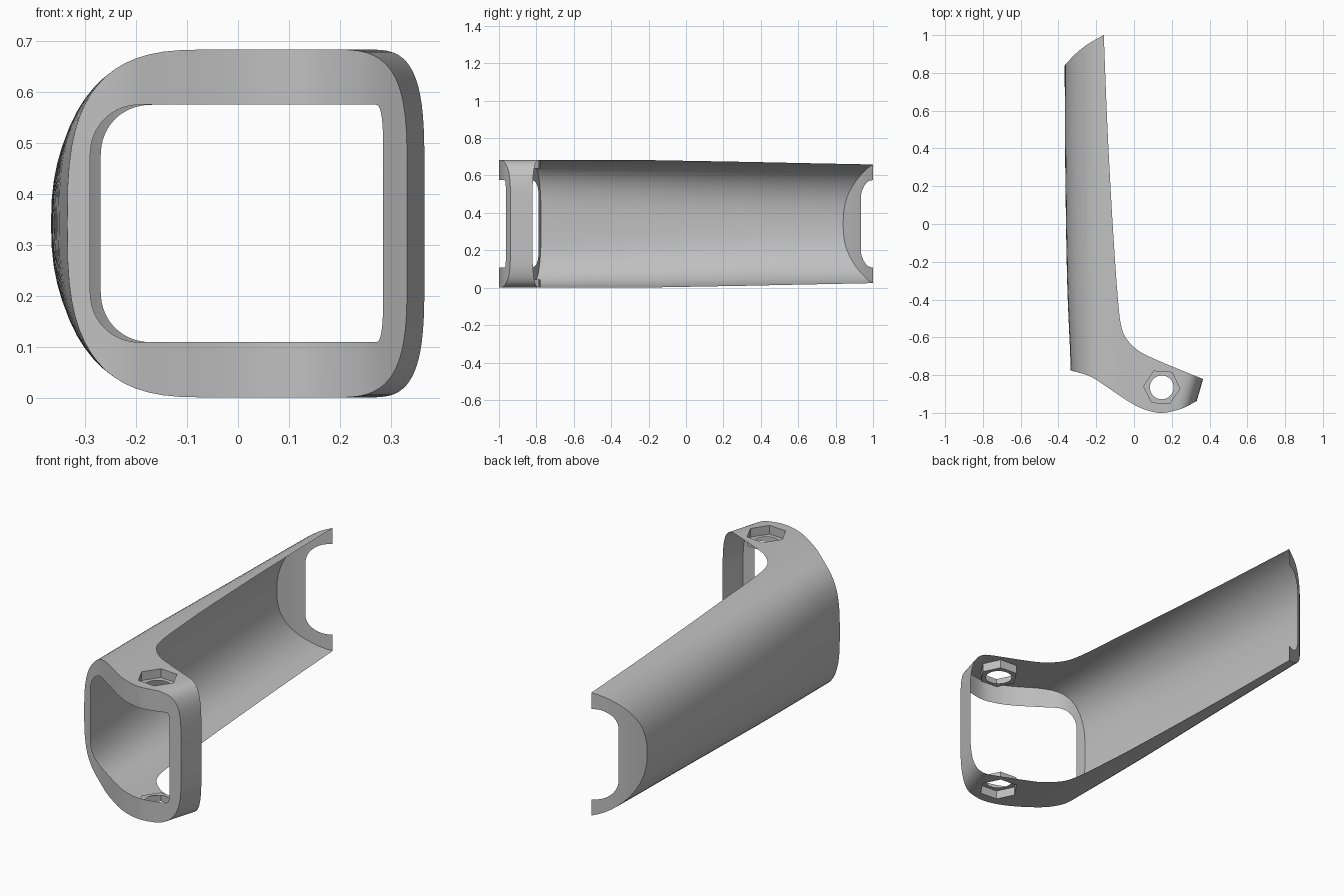
import bpy
import bmesh
from math import cos, sin, pi, radians
from mathutils import Vector

cube = bpy.data.objects.get("Cube")
if cube:
    bpy.data.objects.remove(cube, do_unlink=True)

MID = 0.3415       # height of the symmetry plane
HOLE = (0.147, -0.865)
KEEP, OPEN = 0, 1  # face slots: surfaces that stay and surfaces left open


def spline(pts, steps=8):
    """Smooth curve passing through all the given points."""
    p = [Vector(q) for q in pts]
    p = [2 * p[0] - p[1]] + p + [2 * p[-1] - p[-2]]
    out = []
    for i in range(1, len(p) - 2):
        a, b, c, d = p[i - 1:i + 3]
        for s in range(steps):
            t = s / steps
            out.append(0.5 * (2 * b + (c - a) * t + (2 * a - 5 * b + 4 * c - d) * t * t
                              + (3 * b - a - 3 * c + d) * t ** 3))
    return out + [p[-2]]


def loft(name, rings, open_sides=()):
    """Closed solid through rings; the listed sides are marked as open."""
    bm = bmesh.new()
    loops = [[bm.verts.new(co) for co in ring] for ring in rings]
    n = len(loops[0])
    for a, b in zip(loops, loops[1:]):
        for i in range(n):
            j = (i + 1) % n
            face = bm.faces.new((a[i], a[j], b[j], b[i]))
            face.material_index = OPEN if i in open_sides else KEEP
    bm.faces.new(loops[0])
    bm.faces.new(loops[-1])
    bmesh.ops.recalc_face_normals(bm, faces=bm.faces)
    mesh = bpy.data.meshes.new(name)
    bm.to_mesh(mesh)
    bm.free()
    for _ in (KEEP, OPEN):
        mesh.materials.append(grey)
    obj = bpy.data.objects.new(name, mesh)
    bpy.context.collection.objects.link(obj)
    return obj


def prism(name, outline, z0, z1, open_sides=()):
    return loft(name, [[(x, y, z) for x, y in outline] for z in (z0, z1)], open_sides)


def section(y, half, left, right, steps=16):
    """Rounded cross-section; left and right are (x, width, height, power)."""
    upper = []
    for side, (x, w, h, power) in ((1, right), (-1, left)):
        arc = []
        for i in range(steps + 1):
            a = pi / 2 * i / steps
            u, v = max(cos(a), 0) ** (2 / power), sin(a) ** (2 / power)
            if i == steps:
                u = 0
            arc.append((x - side * w * (1 - u), half - h * (1 - v)))
        upper += arc if side > 0 else arc[::-1]
    # mirror the upper half, skipping points lying on the symmetry plane
    lower = [(x, -z) for x, z in reversed(upper) if z > 1e-6]
    return [(x, y, MID + z) for x, z in upper + lower]


def cut(obj, tool, operation):
    mod = obj.modifiers.new(operation.title(), 'BOOLEAN')
    mod.operation, mod.object, mod.solver = operation, tool, 'EXACT'
    mod.material_mode = 'INDEX'
    bpy.context.view_layer.objects.active = obj
    bpy.ops.object.modifier_apply(modifier=mod.name)
    bpy.data.objects.remove(tool, do_unlink=True)


def wall_x(y):
    """Slanted outer face of the narrow side strap."""
    return 0.366 + 0.29 * (min(y, -0.6) + 0.82)


# Single plain grey finish
grey = bpy.data.materials.new("plain_grey")
grey.use_nodes = True
color = (0.53, 0.53, 0.53, 1)
grey.diffuse_color = color
grey.node_tree.nodes["Principled BSDF"].inputs["Base Color"].default_value = color

# Outer skin: (y, left edge, roundness power) along the grip
keys = spline([(-1.1, -0.335, 3.0), (-0.78, -0.335, 3.0), (-0.3, -0.354, 2.7),
               (0.3, -0.364, 2.45), (0.84, -0.367, 2.35), (1.1, -0.367, 2.3)], 6)
outer = []
for y, left, power in keys:
    half = MID - 0.01 * max(y + 0.2, 0)
    outer.append(section(y, half, (left, -0.05 - left, half, power),
                         (wall_x(y), 0.13, 0.25, 3.4)))
shell = loft("grip_shell", outer)

# Plan outline: front edge, open rear edge of the loop, curved tail
front = spline([(-0.335, -0.775), (-0.23, -0.808), (-0.13, -0.872), (-0.02, -0.945),
                (0.06, -0.983), (0.145, -1.0), (0.245, -0.98), (0.328, -0.94)])
rear = spline([(0.364, -0.82), (0.245, -0.772), (0.11, -0.715), (0.03, -0.675),
               (-0.03, -0.62), (-0.065, -0.55), (-0.085, -0.4), (-0.113, 0),
               (-0.14, 0.5), (-0.16, 1.0)])
tail = spline([(-0.16, 1.0), (-0.245, 0.952), (-0.31, 0.9), (-0.367, 0.84)])
start = [Vector((-0.5, -0.77))] + front + [Vector((0.42, -0.9)), Vector((0.42, -0.845))]
outline = start + rear + tail[1:] + [Vector((-0.5, 0.7))]
rear_sides = range(len(start) - 1, len(start) + len(rear) - 1)
cut(shell, prism("plan_cutter", outline, -0.2, 0.9, rear_sides), 'INTERSECT')

# Hollow running the full length, leaving only the thin skin and its end rims
inner = []
for i in range(23):
    y = -1.1 + 0.1 * i
    left = -0.29 + 0.012 * (y + 0.78)
    inner.append(section(y, 0.233, (left, 0.1, 0.1, 2.1),
                         (wall_x(y) - 0.04, 0.012, 0.08, 2.5)))
cut(shell, loft("hollow_cutter", inner, range(len(inner[0]))), 'DIFFERENCE')


# Bolt hole and the hexagonal nut pockets above and below
def ring(radius, count, turn=0.0):
    return [(HOLE[0] + radius * cos(2 * pi * i / count + turn),
             HOLE[1] + radius * sin(2 * pi * i / count + turn)) for i in range(count)]


cut(shell, prism("bolt_cutter", ring(0.063, 40), -0.2, 0.9, range(40)), 'DIFFERENCE')
for z0, z1 in ((-0.2, 0.045), (2 * MID - 0.045, 0.9)):
    cut(shell, prism("nut_cutter", ring(0.096, 6, radians(-4)), z0, z1), 'DIFFERENCE')

# Remove the surfaces marked as open
bm = bmesh.new()
bm.from_mesh(shell.data)
bmesh.ops.delete(bm, geom=[f for f in bm.faces if f.material_index == OPEN], context='FACES')
bm.to_mesh(shell.data)
bm.free()
shell.data.materials.pop(index=OPEN)

bpy.ops.object.select_all(action='DESELECT')
shell.select_set(True)
bpy.context.view_layer.objects.active = shell
bpy.ops.object.shade_smooth_by_angle(angle=radians(30))
